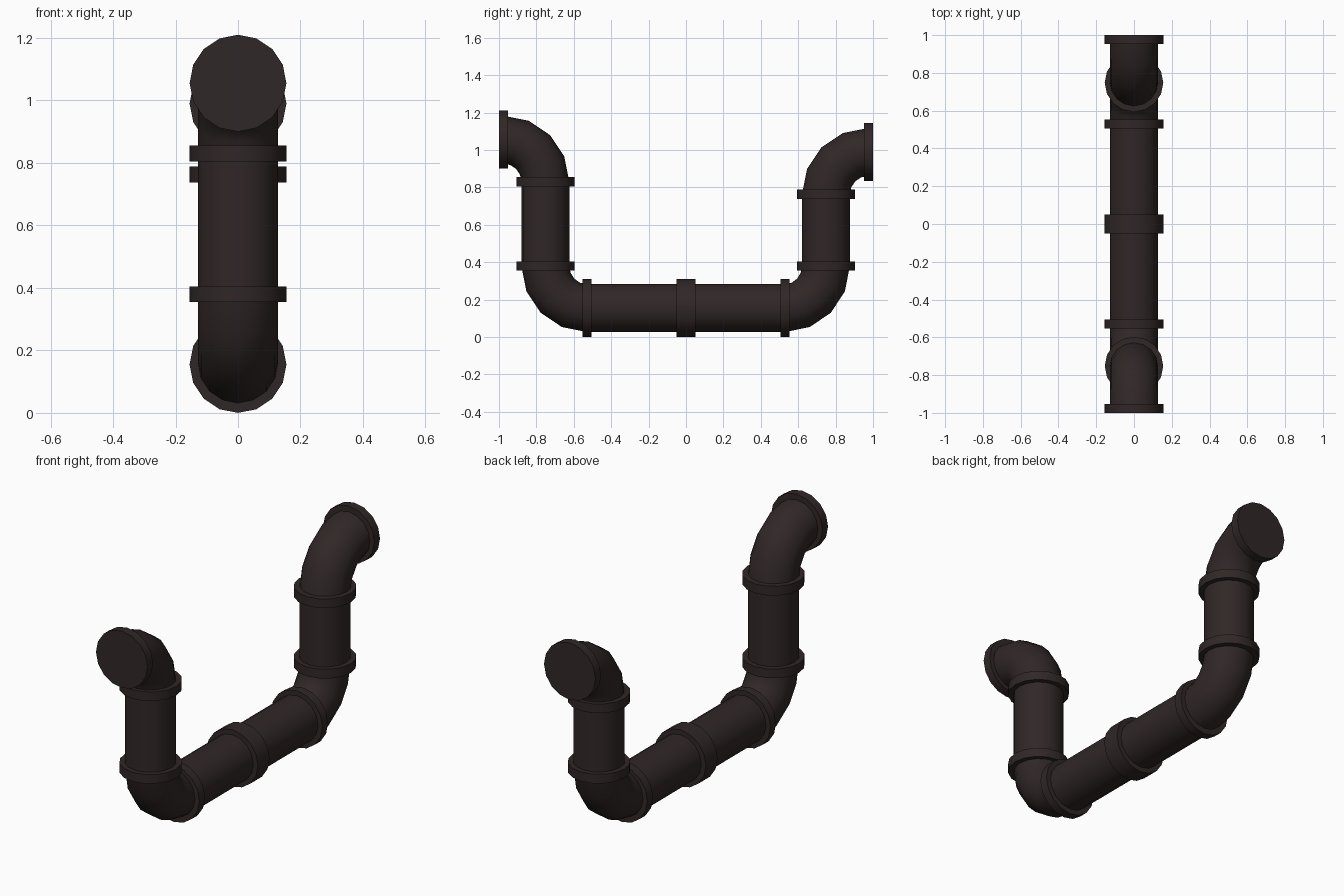
import bpy, bmesh, math
from mathutils import Vector

if "Cube" in bpy.data.objects:
    bpy.data.objects.remove(bpy.data.objects["Cube"])

SIDES = 16
PIPE_R, COLLAR_R = 0.128, 0.155

mat = bpy.data.materials.new("dark brown iron")
mat.diffuse_color = (0.030, 0.020, 0.020, 1)
mat.use_nodes = True
mat.node_tree.nodes["Principled BSDF"].inputs["Base Color"].default_value = mat.diffuse_color


def tube(name, rings, radius, capped=False):
    """Skin round rings given as (y, z, in-plane normal angle)."""
    bm = bmesh.new()
    loops = []
    for y, z, a in rings:
        n = Vector((0, math.cos(a), math.sin(a)))
        loop = []
        for i in range(SIDES):
            t = 2 * math.pi * i / SIDES
            loop.append(bm.verts.new(Vector((radius * math.cos(t), y, z)) + n * radius * math.sin(t)))
        loops.append(loop)
    for a, b in zip(loops, loops[1:]):
        for i in range(SIDES):
            j = (i + 1) % SIDES
            bm.faces.new((a[i], a[j], b[j], b[i]))
    if capped:
        bm.faces.new(loops[0])
        bm.faces.new(loops[-1])
    bmesh.ops.recalc_face_normals(bm, faces=bm.faces)
    me = bpy.data.meshes.new(name)
    bm.to_mesh(me)
    bm.free()
    me.materials.append(mat)
    ob = bpy.data.objects.new(name, me)
    bpy.context.collection.objects.link(ob)
    bpy.ops.object.select_all(action='DESELECT')
    ob.select_set(True)
    bpy.context.view_layer.objects.active = ob
    bpy.ops.object.shade_smooth_by_angle(angle=math.radians(35))


def along_y(name, y0, y1, z, r, capped=False):
    tube(name, [(y0, z, math.pi / 2), (y1, z, math.pi / 2)], r, capped)


def along_z(name, y, z0, z1, r, capped=False):
    tube(name, [(y, z0, 0), (y, z1, 0)], r, capped)


def elbow(name, cy, cz, ry, rz, start):
    """Quarter bend in four segments around (cy, cz)."""
    rings = []
    for i in range(5):
        a = math.radians(start + 22.5 * i)
        rings.append((cy + ry * math.cos(a), cz + rz * math.sin(a), a))
    tube(name, rings, PIPE_R)


BASE_Z = 0.155

# bottom run with middle coupling
along_y("bottom_pipe", -0.53, 0.53, BASE_Z, PIPE_R)
along_y("middle_coupling", -0.05, 0.05, BASE_Z, COLLAR_R, True)

# the two uprights: name, side, upright y, upper collar z, outlet z
for label, s, y, upper, outlet in (("front", -1, -0.752, 0.83, 1.055),
                                   ("back", 1, 0.748, 0.763, 0.99)):
    # straight riser and its collars
    along_z(label + "_riser", y, 0.38, upper, PIPE_R)
    along_z(label + "_lower_collar", y, 0.355, 0.405, COLLAR_R, True)
    along_z(label + "_upper_collar", y, upper - 0.025, upper + 0.025, COLLAR_R, True)
    along_y(label + "_bottom_collar", s * 0.505, s * 0.553, BASE_Z, COLLAR_R, True)
    # closed outlet flange
    along_y(label + "_outlet_flange", s * 0.952, s * 1.0, outlet, COLLAR_R, True)
    # bends
    elbow(label + "_lower_elbow", s * 0.53, 0.38, abs(y) - 0.53, 0.38 - BASE_Z,
          180 if s < 0 else 270)
    elbow(label + "_upper_elbow", s * 0.975, upper, 0.975 - abs(y), outlet - upper,
          0 if s < 0 else 90)
